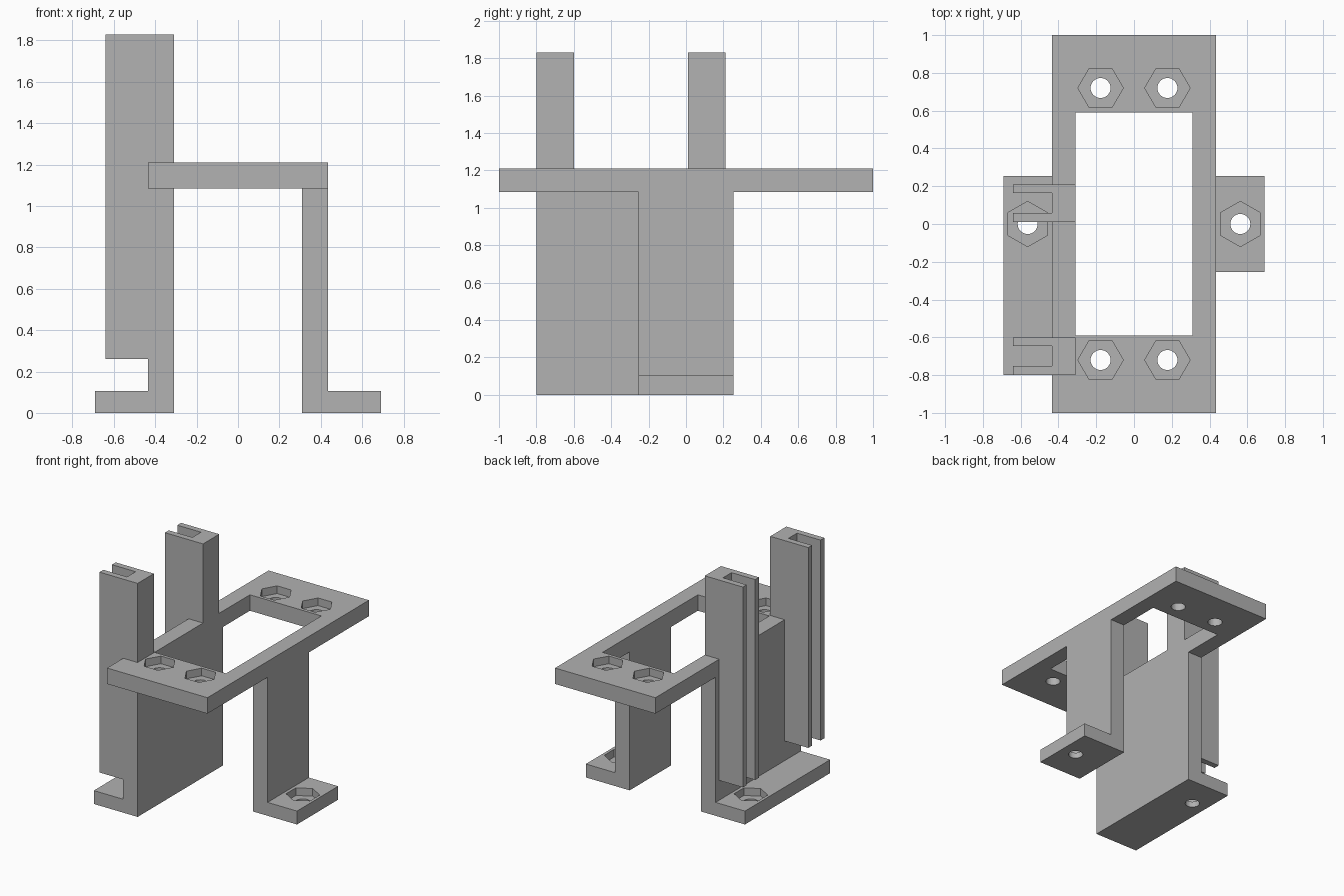
import bpy
import bmesh
from math import cos, sin, pi
from mathutils import Vector

cube = bpy.data.objects.get("Cube")
if cube:
    bpy.data.objects.remove(cube, do_unlink=True)

grey = bpy.data.materials.new("plain grey")
grey.use_nodes = True
colour = (0.445, 0.445, 0.445, 1)
grey.diffuse_color = colour
grey.node_tree.nodes["Principled BSDF"].inputs["Base Color"].default_value = colour

INNER, OUTER, TOE = 0.31, 0.435, 0.69      # wall faces and foot tip along x
PLATE_BOTTOM, PLATE_TOP = 1.085, 1.21
FOOT_TOP = 0.105


def prism(name, points, direction):
    """Extrude a closed outline of 3D points along a direction."""
    bm = bmesh.new()
    face = bm.faces.new([bm.verts.new(p) for p in points])
    new = bmesh.ops.extrude_face_region(bm, geom=[face])["geom"]
    verts = [v for v in new if isinstance(v, bmesh.types.BMVert)]
    bmesh.ops.translate(bm, verts=verts, vec=Vector(direction))
    bmesh.ops.recalc_face_normals(bm, faces=bm.faces)
    mesh = bpy.data.meshes.new(name)
    bm.to_mesh(mesh)
    bm.free()
    mesh.materials.append(grey)
    obj = bpy.data.objects.new(name, mesh)
    bpy.context.collection.objects.link(obj)
    return obj


def box(name, x0, x1, y0, y1, z0, z1):
    outline = [(x0, y0, z0), (x1, y0, z0), (x1, y1, z0), (x0, y1, z0)]
    return prism(name, outline, (0, 0, z1 - z0))


def round_prism(name, x, y, z0, z1, radius, sides, turn=0):
    angles = [turn + 2 * pi * i / sides for i in range(sides)]
    outline = [(x + radius * cos(a), y + radius * sin(a), z0) for a in angles]
    return prism(name, outline, (0, 0, z1 - z0))


def combine(target, tool, operation):
    """Boolean the tool into the target and discard the tool."""
    mod = target.modifiers.new(operation.lower(), "BOOLEAN")
    mod.operation = operation
    mod.solver = "EXACT"
    mod.object = tool
    bpy.context.view_layer.objects.active = target
    bpy.ops.object.modifier_apply(modifier=mod.name)
    bpy.data.objects.remove(tool, do_unlink=True)


def l_leg(name, side, y0, y1):
    """Wall with an outward foot, drawn in xz and extruded along y."""
    profile = [(INNER, 0), (TOE, 0), (TOE, FOOT_TOP), (OUTER, FOOT_TOP),
               (OUTER, PLATE_TOP), (INNER, PLATE_TOP)]
    return prism(name, [(side * x, y0, z) for x, z in profile], (0, y1 - y0, 0))


def rail_post(name, y0):
    """Channel post with its slot open to the outside."""
    y1, lip, tip = y0 + 0.2, 0.047, -0.64
    outline = [(-INNER, y0), (-INNER, y1), (tip, y1), (tip, y1 - lip),
               (-OUTER, y1 - lip), (-OUTER, y0 + lip), (tip, y0 + lip), (tip, y0)]
    return prism(name, [(x, y, 0.26) for x, y in outline], (0, 0, 1.57))


# Top plate with its window
bracket = box("mounting_bracket", -OUTER, OUTER, -1, 1, PLATE_BOTTOM, PLATE_TOP)
combine(bracket, box("window", -INNER, INNER, -0.59, 0.59, 1, 1.3), "DIFFERENCE")

# Legs and rail posts
for part in (l_leg("left_leg", 1, -0.255, 0.255),
             l_leg("right_leg", -1, -0.8, 0.255),
             rail_post("front_post", -0.8),
             rail_post("back_post", 0.01)):
    combine(bracket, part, "UNION")

# Screw holes with hexagonal nut pockets: four in the plate, two in the feet
spots = [(sx * 0.177, sy * 0.72, PLATE_TOP, 0) for sx in (-1, 1) for sy in (-1, 1)]
spots += [(sx * 0.563, 0, FOOT_TOP, pi / 6) for sx in (-1, 1)]
for x, y, top, turn in spots:
    combine(bracket, round_prism("screw_hole", x, y, top - 0.15, top + 0.02, 0.053, 32),
            "DIFFERENCE")
    combine(bracket, round_prism("nut_pocket", x, y, top - 0.06, top + 0.02, 0.12, 6, turn),
            "DIFFERENCE")

# One plain colour everywhere
bracket.data.materials.clear()
bracket.data.materials.append(grey)
for face in bracket.data.polygons:
    face.material_index = 0
